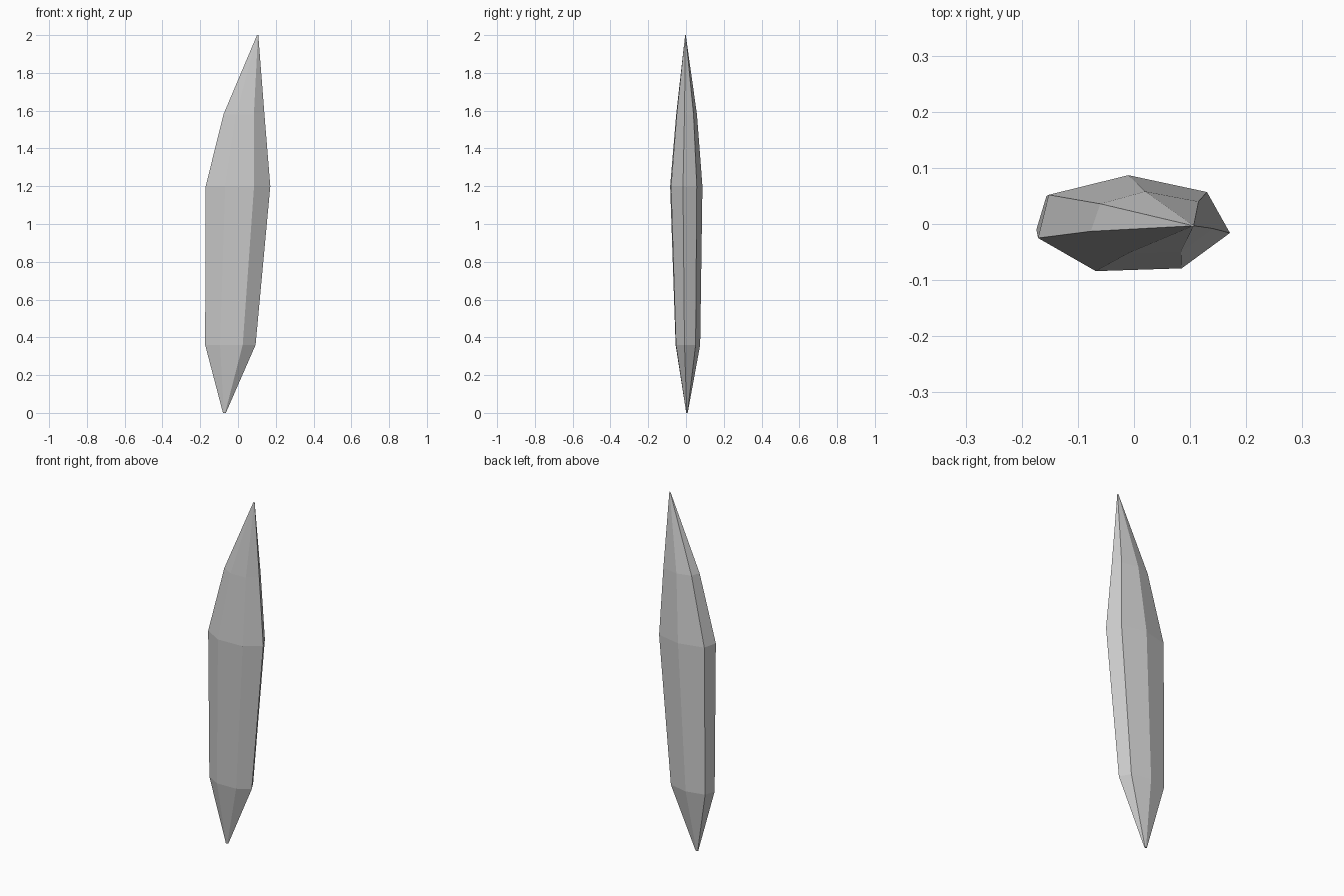
import bpy, bmesh

if "Cube" in bpy.data.objects:
    bpy.data.objects.remove(bpy.data.objects["Cube"])

# Seven-sided outline at the widest level
WIDE = [(-0.01, 0.087), (-0.152, 0.052), (-0.171, -0.025), (-0.068, -0.084),
        (0.085, -0.079), (0.171, -0.016), (0.13, 0.057)]
# Narrower outlines near the base and below the leaning tip
LOWER = [(-0.05, 0.075), (-0.156, 0.05), (-0.174, -0.01), (-0.095, -0.055),
         (0.025, -0.053), (0.093, -0.008), (0.06, 0.051)]
UPPER = [(0.02, 0.058), (-0.06, 0.036), (-0.077, -0.013), (-0.01, -0.052),
         (0.084, -0.049), (0.14, -0.008), (0.115, 0.04)]


def tiny(cx, cy, scale):
    """Shrunken copy of the wide outline, for the blunt ends."""
    return [(cx + x * scale, cy + y * scale) for x, y in WIDE]


LEVELS = [(0.0, tiny(-0.072, 0.005, 0.045)), (0.36, LOWER), (1.2, WIDE),
          (1.58, UPPER), (2.0, tiny(0.104, -0.003, 0.02))]

# Crystal shard: outlines joined level by level, with closed ends
bm = bmesh.new()
rings = [[bm.verts.new((x, y, z)) for x, y in outline] for z, outline in LEVELS]
for low, high in zip(rings, rings[1:]):
    for i in range(7):
        j = (i + 1) % 7
        bm.faces.new((low[i], low[j], high[j], high[i]))
bm.faces.new(rings[0])
bm.faces.new(rings[-1])
bmesh.ops.recalc_face_normals(bm, faces=bm.faces)

mesh = bpy.data.meshes.new("crystal_shard")
bm.to_mesh(mesh)
bm.free()
shard = bpy.data.objects.new("crystal_shard", mesh)
bpy.context.collection.objects.link(shard)
